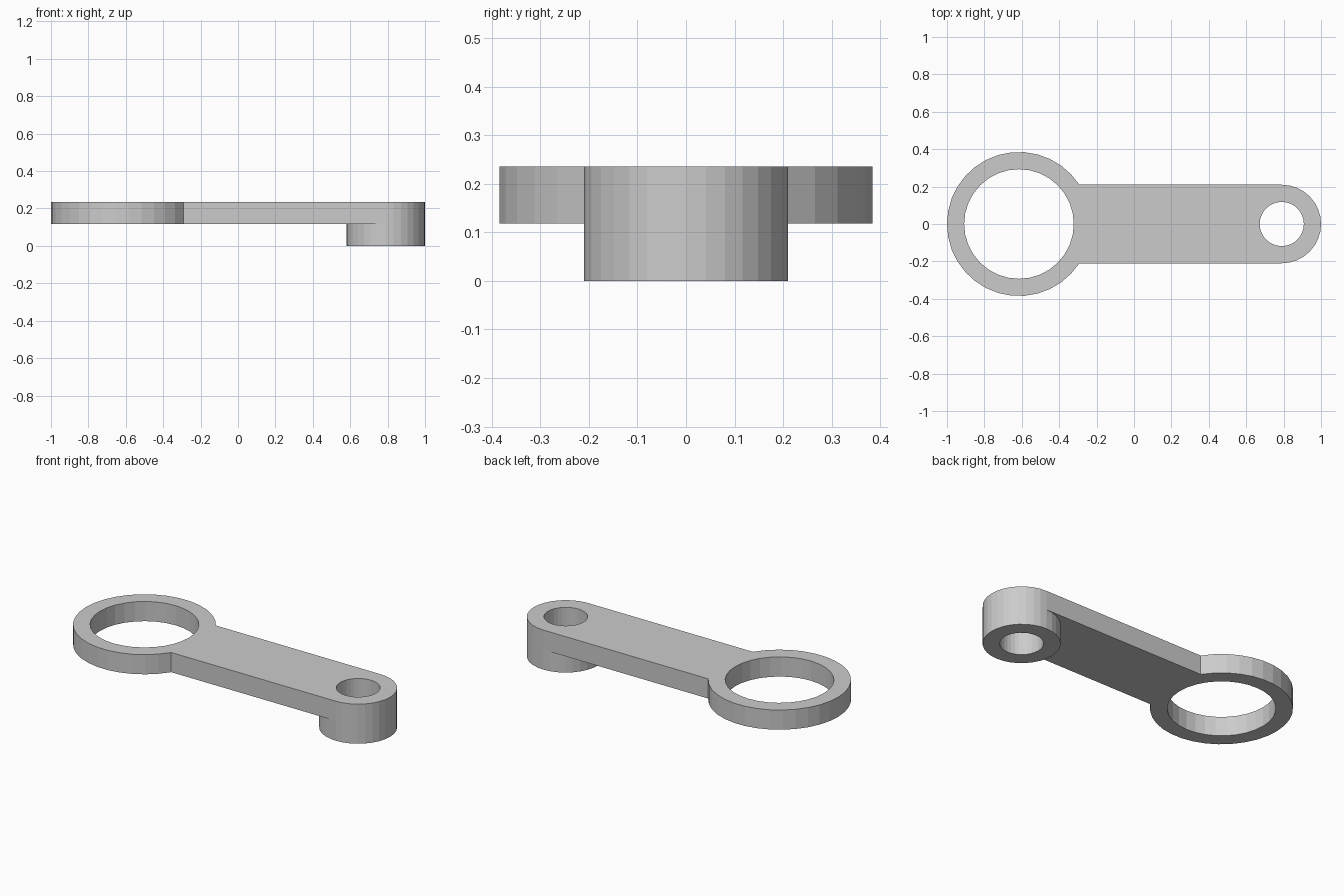
import bpy, bmesh
from math import cos, sin, asin, pi

if "Cube" in bpy.data.objects:
    bpy.data.objects.remove(bpy.data.objects["Cube"])

RING_X, RING_R, RING_HOLE = -0.615, 0.385, 0.293
BOSS_X, BOSS_R, BOSS_HOLE = 0.79, 0.21, 0.118
Z_BASE, Z_UNDER, Z_TOP = 0.0, 0.118, 0.235

bm = bmesh.new()


def arc(cx, r, a0, a1, n):
    return [(cx + r * cos(a0 + (a1 - a0) * i / n), r * sin(a0 + (a1 - a0) * i / n))
            for i in range(n + 1)]


def circle(cx, r, n):
    return arc(cx, r, 0, 2 * pi, n)[:-1]


def wall(points, z0, z1, closed=True):
    low = [bm.verts.new((x, y, z0)) for x, y in points]
    high = [bm.verts.new((x, y, z1)) for x, y in points]
    n = len(points)
    for i in range(n if closed else n - 1):
        j = (i + 1) % n
        bm.faces.new((low[i], low[j], high[j], high[i]))


def flat(loops, z):
    edges = []
    for points in loops:
        v = [bm.verts.new((x, y, z)) for x, y in points]
        edges += [bm.edges.new((v[i], v[(i + 1) % len(v)])) for i in range(len(v))]
    bmesh.ops.triangle_fill(bm, edges=edges, use_beauty=True, normal=(0, 0, 1))


# Outlines: large ring, rounded arm end, inner half of the boss, and both holes
join = asin(BOSS_R / RING_R)
ring_arc = arc(RING_X, RING_R, join, 2 * pi - join, 28)
end_arc = arc(BOSS_X, BOSS_R, -pi / 2, pi / 2, 16)
inner_arc = arc(BOSS_X, BOSS_R, pi / 2, 3 * pi / 2, 16)
ring_hole = circle(RING_X, RING_HOLE, 32)
boss_hole = circle(BOSS_X, BOSS_HOLE, 32)

# Plate: top, underside up to the boss, outer side and ring bore
flat([ring_arc + end_arc, ring_hole, boss_hole], Z_TOP)
flat([ring_arc + inner_arc[::-1], ring_hole], Z_UNDER)
wall(ring_arc + end_arc, Z_UNDER, Z_TOP)
wall(ring_hole, Z_UNDER, Z_TOP)

# Boss: lower side, bottom and through bore
wall(end_arc + inner_arc[1:-1], Z_BASE, Z_UNDER)
flat([end_arc + inner_arc[1:-1], boss_hole], Z_BASE)
wall(boss_hole, Z_BASE, Z_TOP)

bmesh.ops.remove_doubles(bm, verts=bm.verts, dist=1e-5)
bmesh.ops.recalc_face_normals(bm, faces=bm.faces)

mesh = bpy.data.meshes.new("link_arm")
bm.to_mesh(mesh)
bm.free()
obj = bpy.data.objects.new("link_arm", mesh)
bpy.context.collection.objects.link(obj)
